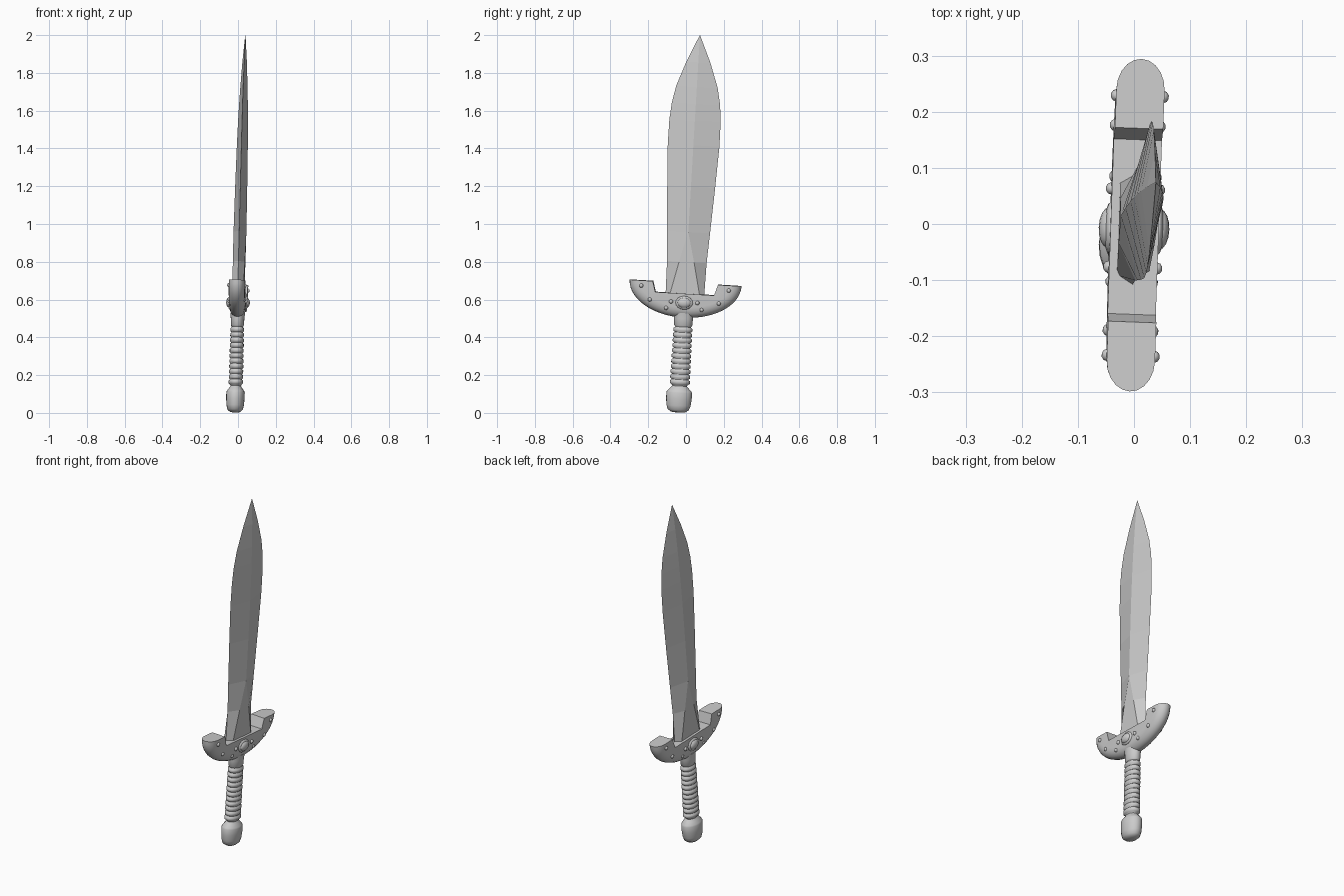
import bpy, bmesh, math
from mathutils import Matrix, Vector

if "Cube" in bpy.data.objects:
    bpy.data.objects.remove(bpy.data.objects["Cube"])

# Slight lean and twist shared by every part
up = Vector((0.0275, 0.058, 1)).normalized()
side = Vector((0.037, 1, 0))
side = (side - up * side.dot(up)).normalized()
LEAN = Matrix.Translation((-0.016, -0.042, 0)) @ Matrix(
    (side.cross(up), side, up)).transposed().to_4x4()


def finish(bm, name, angle=None):
    bmesh.ops.remove_doubles(bm, verts=bm.verts, dist=1e-5)
    bmesh.ops.recalc_face_normals(bm, faces=bm.faces)
    mesh = bpy.data.meshes.new(name)
    bm.to_mesh(mesh)
    bm.free()
    if angle:
        mesh.shade_smooth()
        mesh.set_sharp_from_angle(angle=math.radians(angle))
    obj = bpy.data.objects.new(name, mesh)
    bpy.context.collection.objects.link(obj)
    obj.matrix_world = LEAN
    return obj


def loft(name, rings, angle=None):
    """Skin a list of equal-length closed rings and cap both ends."""
    bm = bmesh.new()
    loops = [[bm.verts.new(p) for p in ring] for ring in rings]
    n = len(rings[0])
    for a, b in zip(loops, loops[1:]):
        for i in range(n):
            j = (i + 1) % n
            bm.faces.new((a[i], a[j], b[j], b[i]))
    bm.faces.new(loops[0])
    bm.faces.new(loops[-1])
    return finish(bm, name, angle)


def lathe(name, profile, angle=40, flat=0.72, segments=20):
    """Oval turned part from (radius, height) pairs."""
    turn = [2 * math.pi * i / segments for i in range(segments)]
    return loft(name, [[(flat * r * math.cos(t), r * math.sin(t), z) for t in turn]
                       for r, z in profile], angle)


def dome(name, centre, radii, segments=12):
    bm = bmesh.new()
    bmesh.ops.create_uvsphere(bm, u_segments=segments, v_segments=8, radius=1,
                              matrix=Matrix.Translation(centre) @ Matrix.Diagonal((*radii, 1)))
    return finish(bm, name, 50)


# Leaf-shaped blade: height, half width, half thickness, half width of the flat
stations = [
    (0.60, 0.102, 0.028, 0.085), (0.80, 0.105, 0.032, 0.04),
    (0.96, 0.114, 0.034, 0), (1.20, 0.127, 0.032, 0),
    (1.42, 0.137, 0.029, 0), (1.55, 0.136, 0.026, 0),
    (1.64, 0.128, 0.023, 0), (1.73, 0.110, 0.019, 0),
    (1.86, 0.064, 0.012, 0), (2.003, 0.001, 0.001, 0)]
loft("blade", [[(0, -w, z), (t, -f, z), (t, f, z), (0, w, z), (-t, f, z), (-t, -f, z)]
               for z, w, t, f in stations])

# Crescent guard with a rounded belly and a notch for the blade
HALF, TOP, STEPS = 0.043, 0.69, 28
rings = []
for k in range(11):
    phi = math.pi * (k / 10 - 0.5)
    inset = 0.055 * (1 - math.cos(phi))
    x = HALF * math.sin(phi)
    arc = [math.pi * i / STEPS for i in range(STEPS + 1)]
    ring = [(x, (0.297 - inset) * math.cos(a), TOP - (0.185 - inset) * math.sin(a)) for a in arc]
    ring += [(x, y, z) for y, z in ((-0.173, TOP), (-0.156, 0.633), (0.156, 0.633), (0.173, TOP))]
    rings.append(ring)
loft("guard", rings, 35)

# Centre jewel, its setting and the studs on both faces
for s, label in ((1, "left"), (-1, "right")):
    dome(f"jewel_setting_{label}", (s * HALF, 0, 0.585), (0.011, 0.046, 0.036), 16)
    dome(f"jewel_{label}", (s * 0.046, 0, 0.585), (0.017, 0.036, 0.027), 16)
    for m, end in ((1, "back"), (-1, "front")):
        for i, (y, z, x) in enumerate(((0.232, 0.663, 0.042), (0.183, 0.592, 0.040),
                                       (0.094, 0.553, 0.037), (0.070, 0.588, 0.043))):
            dome(f"stud_{label}_{end}_{i + 1}", (s * x, m * y, z), (0.010, 0.011, 0.011), 10)

# Ribbed grip
grip = [(0.036, 0.10), (0.038, 0.145)]
RIBS, LOW, HIGH = 11, 0.15, 0.455
pitch = (HIGH - LOW) / RIBS
for i in range(RIBS):
    z = LOW + i * pitch
    r = 0.053 - 0.003 * i / RIBS
    grip += [(r - 0.009, z), (r, z + 0.25 * pitch), (r, z + 0.75 * pitch), (r - 0.009, z + pitch * 0.97)]
lathe("grip", grip + [(0.041, 0.46), (0.041, 0.49)], 60)
lathe("collar", [(0.040, 0.455), (0.048, 0.465), (0.050, 0.50), (0.054, 0.53)])

# Pommel
lathe("pommel", [(0.012, 0.002), (0.038, 0.005), (0.056, 0.017), (0.064, 0.04),
                 (0.068, 0.075), (0.068, 0.108), (0.064, 0.116), (0.050, 0.130), (0.036, 0.145)], 45)
